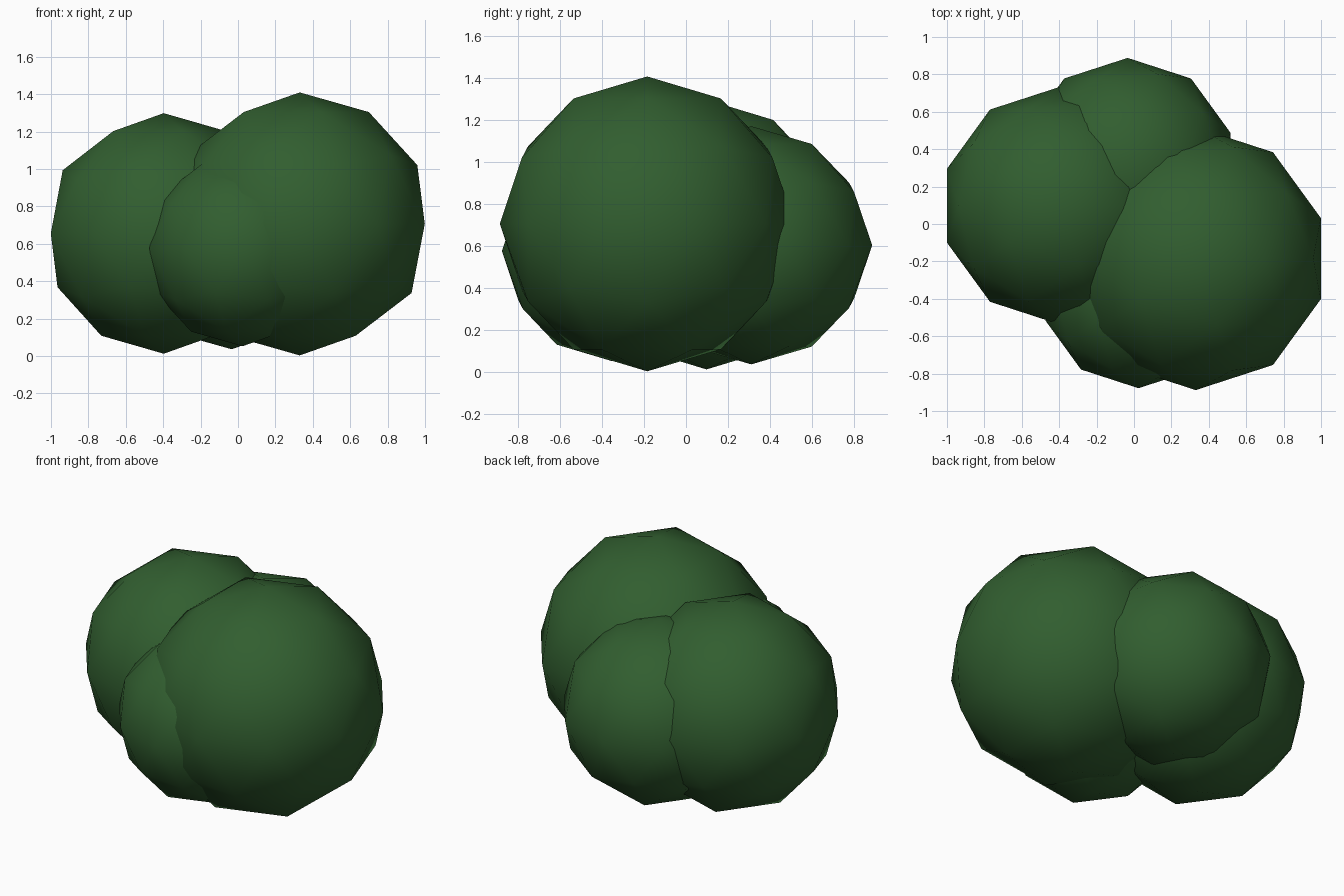
import bpy

if "Cube" in bpy.data.objects:
    bpy.data.objects.remove(bpy.data.objects["Cube"])

# Single leaf colour
leaf_green = bpy.data.materials.new("leaf_green")
leaf_green.diffuse_color = (0.031, 0.112, 0.029, 1.0)
leaf_green.use_nodes = True
leaf_green.node_tree.nodes["Principled BSDF"].inputs["Base Color"].default_value = leaf_green.diffuse_color


def foliage(name, centre, radius, height_radius):
    """One smooth, low-poly clump of leaves."""
    bpy.ops.mesh.primitive_ico_sphere_add(subdivisions=2, radius=1, location=centre)
    clump = bpy.context.object
    clump.name = name
    clump.scale = (radius, radius, height_radius)
    bpy.ops.object.transform_apply(location=False, rotation=False, scale=True)
    bpy.ops.object.shade_smooth()
    clump.data.materials.append(leaf_green)


# Four overlapping clumps form the bush
foliage("large_right_clump", (0.33, -0.185, 0.706), 0.703, 0.703)
foliage("left_clump", (-0.397, 0.098, 0.655), 0.635, 0.643)
foliage("back_clump", (-0.034, 0.311, 0.604), 0.577, 0.568)
foliage("front_clump", (0.024, -0.355, 0.576), 0.523, 0.524)
